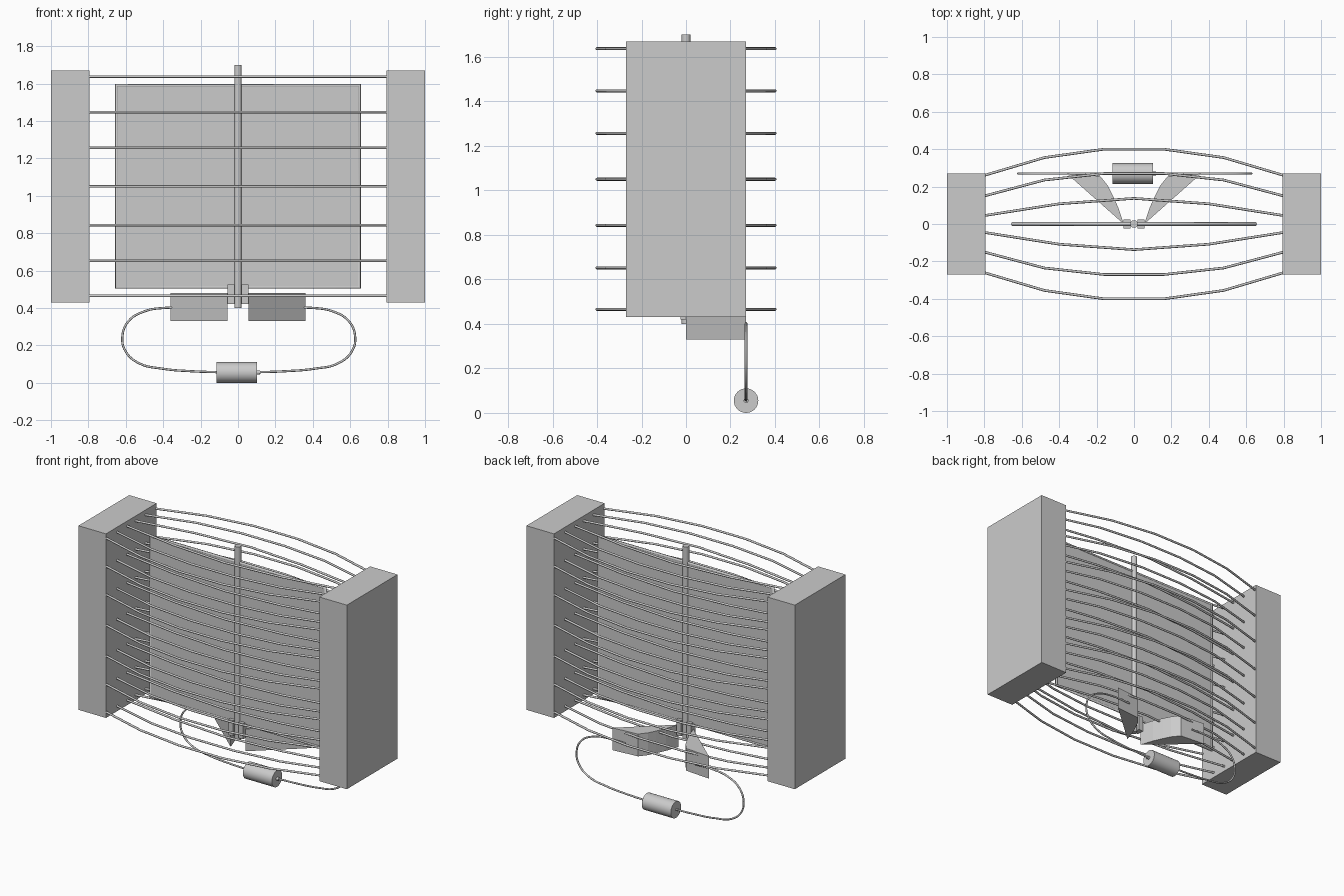
import bpy, bmesh, math

if "Cube" in bpy.data.objects:
    bpy.data.objects.remove(bpy.data.objects["Cube"])


def box(name, x0, x1, y0, y1, z0, z1):
    bpy.ops.mesh.primitive_cube_add(size=1, location=((x0 + x1) / 2, (y0 + y1) / 2, (z0 + z1) / 2))
    ob = bpy.context.object
    ob.name = name
    ob.scale = (x1 - x0, y1 - y0, z1 - z0)
    bpy.ops.object.transform_apply(location=False, rotation=False, scale=True)
    return ob


def rod(name, loc, radius, depth, rot=(0, 0, 0), sides=32):
    bpy.ops.mesh.primitive_cylinder_add(vertices=sides, radius=radius, depth=depth, location=loc, rotation=rot)
    ob = bpy.context.object
    ob.name = name
    bpy.ops.object.shade_smooth_by_angle()
    return ob


def tube(name, paths, radius, kind='POLY', cyclic=False):
    cu = bpy.data.curves.new(name, 'CURVE')
    cu.dimensions = '3D'
    cu.bevel_depth = radius
    cu.bevel_resolution = 2
    cu.use_fill_caps = True
    cu.resolution_u = 6
    for pts in paths:
        sp = cu.splines.new(kind)
        if kind == 'BEZIER':
            sp.bezier_points.add(len(pts) - 1)
            for bp, p in zip(sp.bezier_points, pts):
                bp.co = p
                bp.handle_left_type = bp.handle_right_type = 'AUTO'
        else:
            sp.points.add(len(pts) - 1)
            for sp_p, p in zip(sp.points, pts):
                sp_p.co = (*p, 1)
        sp.use_cyclic_u = cyclic
    ob = bpy.data.objects.new(name, cu)
    bpy.context.collection.objects.link(ob)
    return ob


def prism(name, outline, z0, z1):
    bm = bmesh.new()
    face = bm.faces.new([bm.verts.new((x, y, z0)) for x, y in outline])
    ext = bmesh.ops.extrude_face_region(bm, geom=[face])
    for v in ext['geom']:
        if isinstance(v, bmesh.types.BMVert):
            v.co.z = z1
    bmesh.ops.recalc_face_normals(bm, faces=bm.faces)
    me = bpy.data.meshes.new(name)
    bm.to_mesh(me)
    bm.free()
    ob = bpy.data.objects.new(name, me)
    bpy.context.collection.objects.link(ob)
    return ob


# Magnet blocks
for side, s in (("left", -1), ("right", 1)):
    xa, xb = sorted((s * 0.795, s * 1.0))
    box(f"magnet_{side}", xa, xb, -0.27, 0.27, 0.43, 1.67)

# Field lines: seven rows of bowed polylines between the magnets
profiles = [
    [(-0.8, 0.26), (-0.48, 0.355), (-0.16, 0.4), (0.16, 0.4), (0.48, 0.355), (0.8, 0.26)],
    [(-0.8, 0.15), (-0.48, 0.235), (-0.16, 0.27), (0.16, 0.27), (0.48, 0.235), (0.8, 0.15)],
    [(-0.8, 0.045), (-0.4, 0.108), (0, 0.137), (0.4, 0.108), (0.8, 0.045)],
]
for i, z in enumerate((0.465, 0.652, 0.843, 1.05, 1.256, 1.447, 1.637)):
    paths = [[(x, s * y, z) for x, y in prof] for prof in profiles for s in (-1, 1)]
    tube(f"field_lines_{i + 1}", paths, 0.007)

# Rotating coil: panel with wire frame, and central axle
box("coil_panel", -0.65, 0.65, -0.004, 0.004, 0.51, 1.59)
tube("coil_frame", [[(-0.65, 0, 0.51), (0.65, 0, 0.51), (0.65, 0, 1.59), (-0.65, 0, 1.59)]],
     0.01, cyclic=True)
rod("axle", (0, 0, 1.05), 0.02, 1.3, sides=24)

# Contacts and brushes, mirrored about the axle
outline = [(0.055, 0.0), (0.36, 0.27), (0.18, 0.255), (0.14, 0.205), (0.115, 0.155), (0.085, 0.09)]
for side, s in (("left", -1), ("right", 1)):
    xa, xb = sorted((s * 0.02, s * 0.055))
    box(f"contact_{side}", xa, xb, -0.025, 0.025, 0.42, 0.525)
    prism(f"brush_{side}", [(s * x, y) for x, y in outline], 0.33, 0.48)

# Circuit wire from each brush round to the battery
wire = [(0.26, 0.40), (0.40, 0.40), (0.50, 0.382), (0.585, 0.33), (0.618, 0.25),
        (0.602, 0.17), (0.53, 0.105), (0.40, 0.075), (0.25, 0.062), (0.09, 0.056)]
for side, s, k in (("left", -1, 1.0), ("right", 1, 1.013)):
    tube(f"wire_{side}", [[(s * k * x, 0.27, z) for x, z in wire]], 0.006, 'BEZIER')

# Battery with terminal nub
along_x = (0, math.pi / 2, 0)
rod("battery", (-0.006, 0.27, 0.055), 0.055, 0.216, along_x)
rod("battery_terminal", (0.107, 0.27, 0.055), 0.011, 0.02, along_x, 16)
